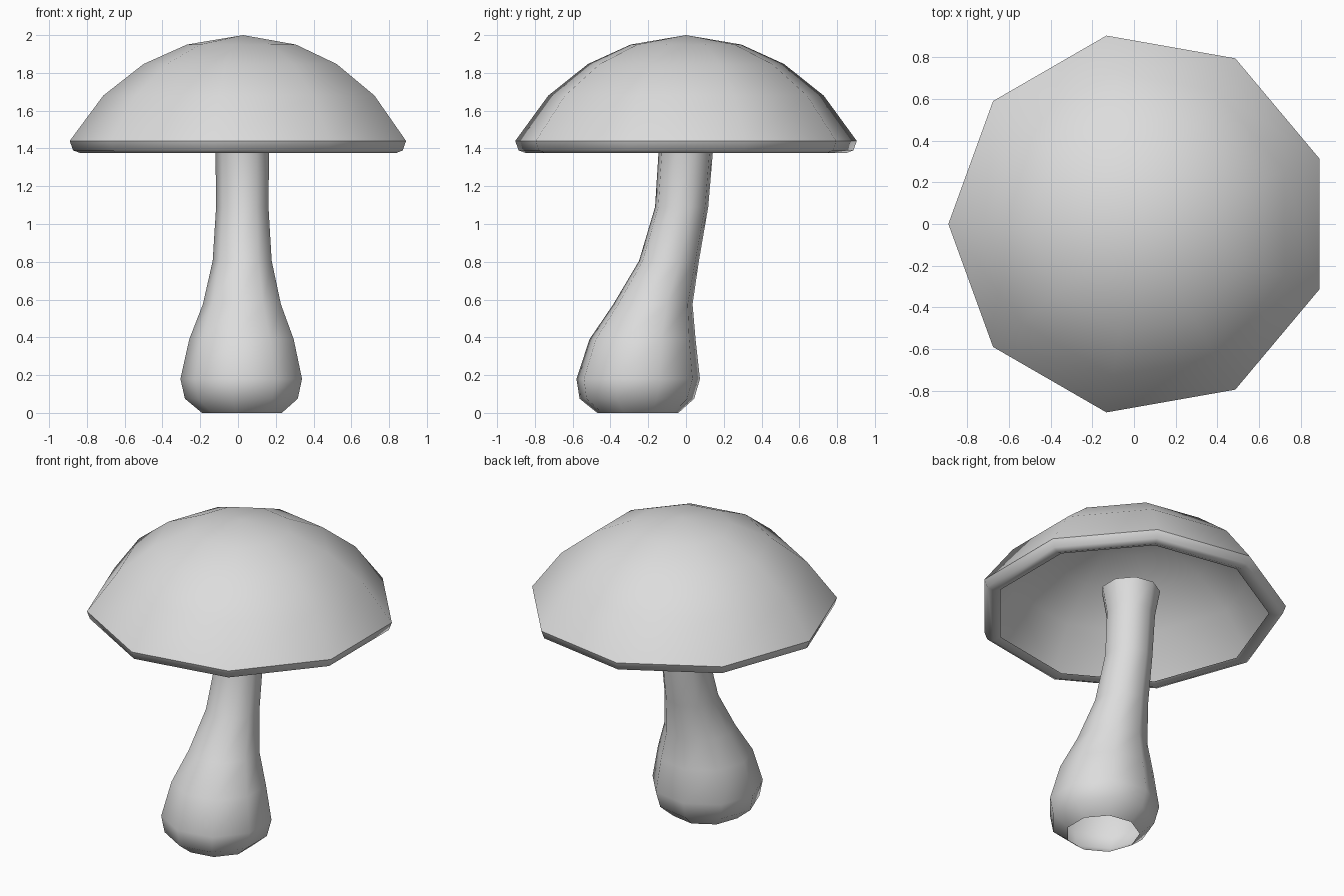
import bpy, bmesh
from math import cos, sin, pi

if "Cube" in bpy.data.objects:
    bpy.data.objects.remove(bpy.data.objects["Cube"])

SIDES = 9
CX = 0.027  # shared axis; one polygon corner points to -x

grey = bpy.data.materials.new("light grey")
grey.diffuse_color = (0.72, 0.72, 0.72, 1)
grey.use_nodes = True
grey.node_tree.nodes["Principled BSDF"].inputs["Base Color"].default_value = grey.diffuse_color


def loft(name, rings, sharp_rings=()):
    """Skin horizontal nonagons given as (z, radius, centre y), bottom to top; radius 0 is a point."""
    bm = bmesh.new()
    loops = []
    for z, r, cy in rings:
        if r == 0:
            loops.append([bm.verts.new((CX, cy, z))])
        else:
            loops.append([bm.verts.new((CX + r * cos(pi + 2 * pi * i / SIDES),
                                        cy + r * sin(pi + 2 * pi * i / SIDES), z))
                          for i in range(SIDES)])
    for a, b in zip(loops, loops[1:]):
        for i in range(SIDES):
            j = (i + 1) % SIDES
            quad = [a[i], a[j], b[j % len(b)], b[i % len(b)]]
            bm.faces.new(list(dict.fromkeys(quad))).smooth = True
    for k in sharp_rings:
        for i in range(SIDES):
            bm.edges.get((loops[k][i], loops[k][(i + 1) % SIDES])).smooth = False
    me = bpy.data.meshes.new(name)
    bm.to_mesh(me)
    bm.free()
    me.materials.append(grey)
    ob = bpy.data.objects.new(name, me)
    bpy.context.collection.objects.link(ob)
    return ob


# Cap: thin open shell with a lip rolled inwards
loft("cap", [
    (1.39, 0.817, 0), (1.375, 0.86, 0), (1.39, 0.90, 0), (1.44, 0.918, 0),
    (1.68, 0.74, 0), (1.847, 0.527, 0), (1.95, 0.297, 0), (2.0, 0, 0),
], [3])

# Stem: open tube with a bulbous base, leaning back up into the cap
loft("stem", [
    (0, 0.218, -0.255), (0.075, 0.308, -0.26), (0.18, 0.332, -0.253),
    (0.39, 0.285, -0.23), (0.575, 0.213, -0.175), (0.805, 0.161, -0.09),
    (1.09, 0.143, -0.023), (1.375, 0.146, -0.002), (1.54, 0.175, 0),
])
